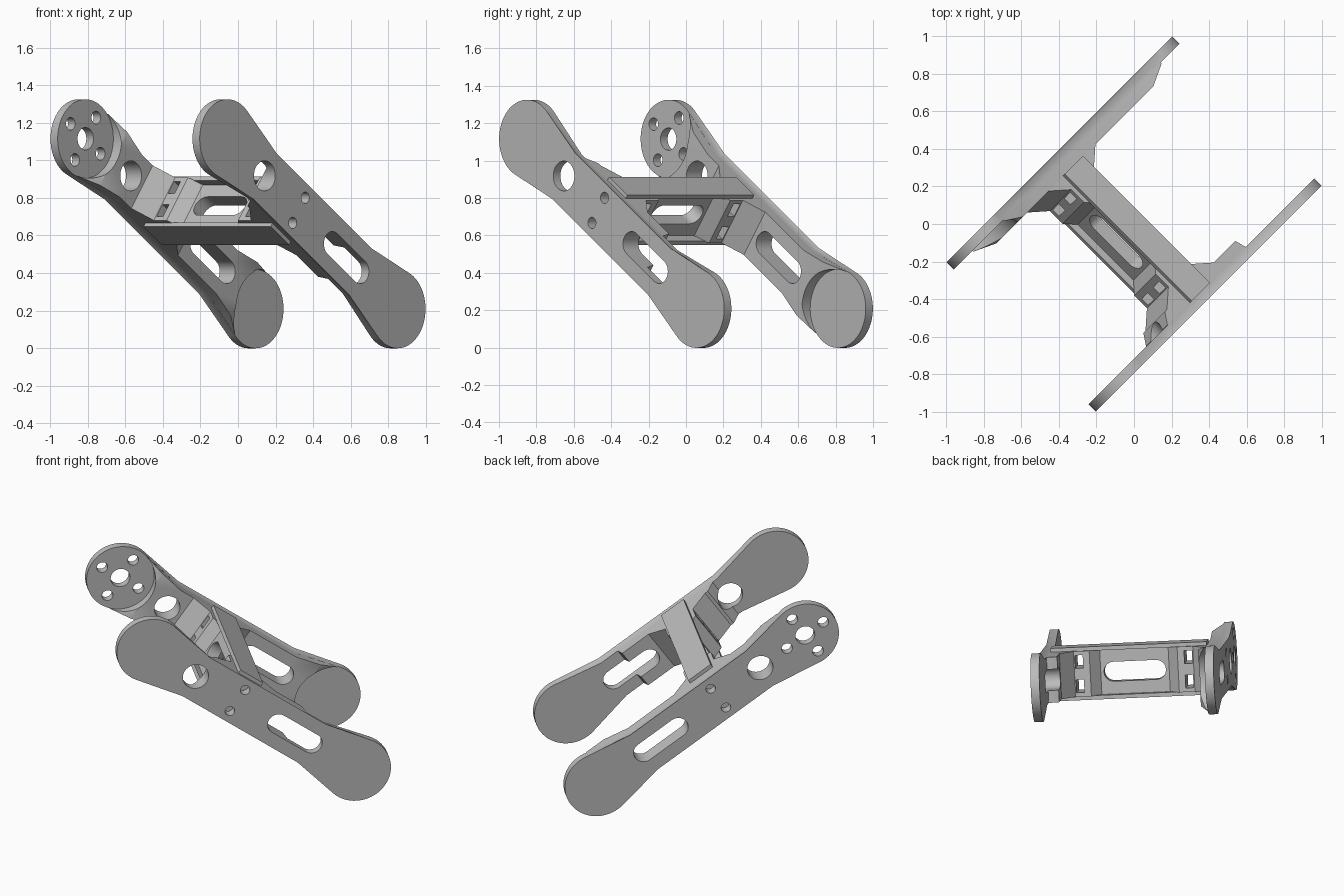
import bpy, bmesh
from math import sin, cos, pi, radians, sqrt
from mathutils import Matrix, Vector

cube = bpy.data.objects.get("Cube")
if cube:
    bpy.data.objects.remove(cube)

grey = bpy.data.materials.new("light grey")
grey.use_nodes = True
GREY = (0.5, 0.5, 0.5, 1)
grey.diffuse_color = GREY
grey.node_tree.nodes["Principled BSDF"].inputs["Base Color"].default_value = GREY

# Local frame: t runs down the arms, m across from arm to arm, w is the arm width
T = Vector((1, 1, -1)).normalized()
M = Vector((-1, 1, 0)).normalized()
W = T.cross(M)
FRAME = Matrix((T, M, W)).transposed().to_4x4()
FRAME.translation = (0, 0, 0.662)

END, R, WAIST = 0.785, 0.21, 0.14     # end centre, end radius, half waist
THIN, THICK, OUTER = 0.508, 0.445, 0.562
MID = -0.125                          # centre of the bridge along the arms


def arc(t, w, r, a0, a1, n=24):
    return [(t + r * cos(radians(a0 + (a1 - a0) * i / n)),
             w + r * sin(radians(a0 + (a1 - a0) * i / n))) for i in range(n + 1)]


def capsule(t, w, r, half=0.0):
    pts = arc(t + half, w, r, -90, 90) + arc(t - half, w, r, 90, 270)
    return pts if half else pts[:24] + pts[25:-1]


def place(axis, p, d):
    a, b = p
    return {"m": (a, d, b), "w": (a, b, d), "t": (d, a, b)}[axis]


def prism(bm, pts, lo, hi, axis):
    bot = [bm.verts.new(place(axis, p, lo)) for p in pts]
    top = [bm.verts.new(place(axis, p, hi)) for p in pts]
    bm.faces.new(bot)
    bm.faces.new(top)
    for i in range(len(pts)):
        j = (i + 1) % len(pts)
        bm.faces.new((bot[i], bot[j], top[j], top[i]))


def finish(bm, name):
    bmesh.ops.recalc_face_normals(bm, faces=bm.faces)
    mesh = bpy.data.meshes.new(name)
    bm.to_mesh(mesh)
    bm.free()
    mesh.transform(FRAME)
    mesh.materials.append(grey)
    ob = bpy.data.objects.new(name, mesh)
    bpy.context.collection.objects.link(ob)
    return ob


def cutter(shapes, axis):
    bm = bmesh.new()
    for pts in shapes:
        prism(bm, pts, -0.9, 0.9, axis)
    ob = finish(bm, "cutter")
    ob.hide_render = True
    return ob


def cut(ob, *tools):
    for tool in tools:
        mod = ob.modifiers.new("cut", "BOOLEAN")
        mod.operation, mod.solver, mod.object = "DIFFERENCE", "EXACT", tool
    dg = bpy.context.evaluated_depsgraph_get()
    mesh = bpy.data.meshes.new_from_object(ob.evaluated_get(dg))
    ob.modifiers.clear()
    ob.data = mesh


def arm_plate(name, side):
    # Dumbbell outline with a small bevel round the outer face
    half = arc(END, 0, R, -102, 102, 40)
    pts = [(0.44, -WAIST)] + half + [(0.44, WAIST)]
    pts += [(-t, -w) for t, w in pts]
    bm = bmesh.new()
    prism(bm, pts, side * THIN, side * OUTER, "m")
    rim = [e for e in bm.edges if all(abs(v.co.y - side * OUTER) < 1e-5 for v in e.verts)]
    bmesh.ops.bevel(bm, geom=rim, offset=0.01, segments=1, affect="EDGES")
    return finish(bm, name)


def arm_rib(name, side, stations):
    # Thickened inner layer lofted through (t, half width, inner m)
    bm = bmesh.new()
    loops = [[bm.verts.new((t, side * m, w)) for m, w in
              ((THIN, -hw), (inner, -hw), (inner, hw), (THIN, hw))]
             for t, hw, inner in stations]
    bm.faces.new(loops[0])
    bm.faces.new(loops[-1])
    for a, b in zip(loops, loops[1:]):
        for i in range(4):
            j = (i + 1) % 4
            bm.faces.new((a[i], a[j], b[j], b[i]))
    return finish(bm, name)


# Openings shared by both arms
openings = cutter([capsule(-0.443, 0, 0.08), capsule(0.312, 0, 0.065, 0.128),
                   capsule(MID, 0.082, 0.03), capsule(MID, -0.082, 0.03)], "m")
horn_holes = cutter([capsule(-END, 0, 0.06)] +
                    [capsule(-END + a * 0.138, b * 0.138, 0.034)
                     for a, b in ((1, 0), (-1, 0), (0, 1), (0, -1))], "m")
pockets = cutter([capsule(e, 0, R) for e in (-END, END)], "m")

# Plain arm
plain_plate = arm_plate("plain_arm_plate", -1)
cut(plain_plate, openings)
plain_rib = arm_rib("plain_arm_rib", -1, [(-0.41, WAIST, THIN - 0.002), (-0.36, WAIST, THICK),
                                          (0.29, WAIST, THICK), (0.31, WAIST, THIN - 0.002)])
cut(plain_rib, openings)

# Mount arm with round pockets and a bolt pattern
mount_plate = arm_plate("mount_arm_plate", 1)
cut(mount_plate, openings, horn_holes)
ends = [(0.44, WAIST, THICK), (0.6, 0.174, THICK), (0.738, 0.204, THIN - 0.002)]
mount_rib = arm_rib("mount_arm_rib", 1, [(-t, w, m) for t, w, m in reversed(ends)] + ends)
cut(mount_rib, openings, pockets)

# Bridge web: flared feet, thick blocks and a thinner middle
quarter = [(0.215, 0.5), (0.215, 0.445), (0.105, 0.366), (0.105, 0.27), (0.04, 0.21)]
side_up = quarter + [(t, -m) for t, m in reversed(quarter)]
profile = side_up + [(-t, m) for t, m in reversed(side_up)]
bm = bmesh.new()
prism(bm, [(MID + t, m) for t, m in profile], -0.14, 0.14, "w")
web = finish(bm, "bridge_web")
windows = [capsule(0, 0, 0.06, 0.13)]
for sm in (-1, 1):
    for sw in (-1, 1):
        windows.append([(sm * 0.335 + a * 0.024, sw * 0.075 + b * 0.04)
                        for a, b in ((-1, -1), (1, -1), (1, 1), (-1, 1))])
web_windows = cutter(windows, "t")
cut(web, web_windows)

# Bridge flanges along both edges
flanges = []
for name, sw in (("upper_flange", 1), ("lower_flange", -1)):
    bm = bmesh.new()
    rect = [(MID - 0.08, -0.508), (MID + 0.09, -0.508), (MID + 0.09, 0.45), (MID - 0.08, 0.45)]
    prism(bm, rect, sw * 0.138, sw * 0.163, "w")
    flanges.append(finish(bm, name))

for tool in (openings, horn_holes, pockets, web_windows):
    bpy.data.objects.remove(tool)

# Smooth round walls, keep hard edges
bpy.ops.object.select_all(action="DESELECT")
for ob in [plain_plate, plain_rib, mount_plate, mount_rib, web] + flanges:
    ob.select_set(True)
    bpy.context.view_layer.objects.active = ob
bpy.ops.object.shade_smooth_by_angle(angle=radians(30))
